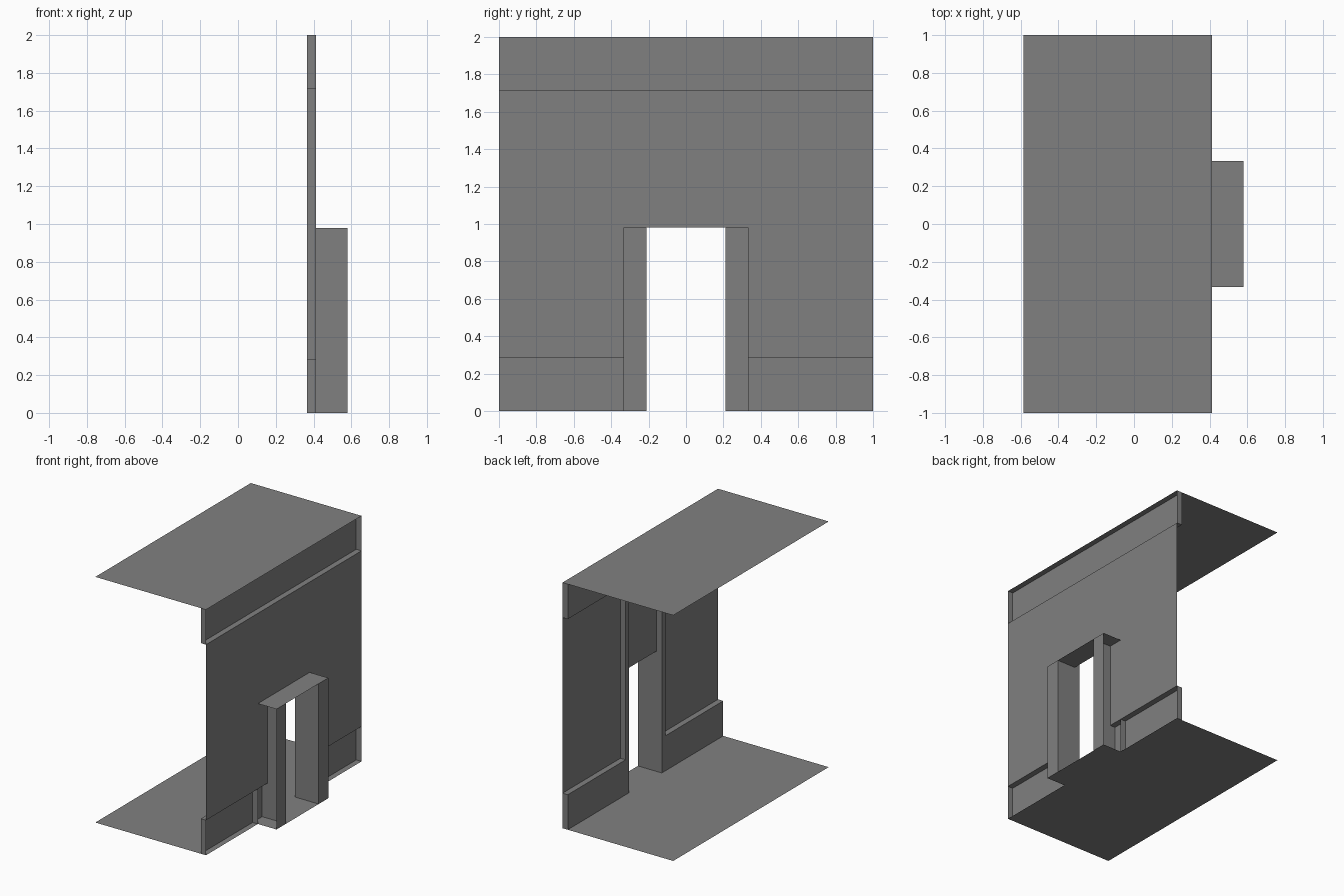
import bpy, bmesh
from mathutils import Vector

if "Cube" in bpy.data.objects:
    bpy.data.objects.remove(bpy.data.objects["Cube"])

mat = bpy.data.materials.new("mid grey")
mat.diffuse_color = (0.216, 0.216, 0.216, 1)
mat.use_nodes = True
mat.node_tree.nodes["Principled BSDF"].inputs["Base Color"].default_value = mat.diffuse_color

XI, XW, XO, X0 = 0.365, 0.412, 0.58, -0.585   # inner trim, wall, porch front, room edge
ZB, ZT, ZD = 0.285, 1.715, 0.98               # base top, cornice bottom, door top
YD, YT, YP = 0.21, 0.255, 0.333               # door half width, trim edge, porch half width


def sheet(bm, lo, hi, normal):
    """Single flat quad spanning lo..hi (equal on one axis), facing normal."""
    lo, hi = Vector(lo), Vector(hi)
    k = min(range(3), key=lambda i: abs(hi[i] - lo[i]))
    a, b = [i for i in range(3) if i != k]
    pts = []
    for s, t in ((0, 0), (1, 0), (1, 1), (0, 1)):
        p = lo.copy()
        p[a] = hi[a] if s else lo[a]
        p[b] = hi[b] if t else lo[b]
        pts.append(bm.verts.new(p))
    f = bm.faces.new(pts)
    f.normal_update()
    if f.normal.dot(Vector(normal)) < 0:
        f.normal_flip()


def part(name, sheets, mirror=False):
    bm = bmesh.new()
    for lo, hi, n in sheets:
        sheet(bm, lo, hi, n)
        if mirror:
            sheet(bm, (lo[0], -lo[1], lo[2]), (hi[0], -hi[1], hi[2]), (n[0], -n[1], n[2]))
    bmesh.ops.remove_doubles(bm, verts=bm.verts, dist=1e-5)
    me = bpy.data.meshes.new(name)
    bm.to_mesh(me)
    bm.free()
    me.materials.append(mat)
    ob = bpy.data.objects.new(name, me)
    bpy.context.collection.objects.link(ob)


IN, UP, DOWN = (-1, 0, 0), (0, 0, 1), (0, 0, -1)
PY, NY = (0, 1, 0), (0, -1, 0)

# floor with doorway threshold, and ceiling
part("floor", [((X0, -1, 0), (XW, 1, 0), UP), ((XW, -YP, 0), (XO, YP, 0), UP)])
part("ceiling", [((X0, -1, 2), (XW, 1, 2), DOWN)])

# recessed main wall: side panels and the panel over the door
part("wall_sides", [((XW, YD, ZB), (XW, 1, ZT), IN)], mirror=True)
part("wall_over_door", [((XW, -YD, ZD), (XW, YD, ZT), IN)])

# raised skirting at the foot of the wall, with ledge and end caps
part("skirting", [
    ((XI, YD, 0), (XI, 1, ZB), IN),
    ((XI, YD, ZB), (XW, 1, ZB), UP),
    ((XI, 1, 0), (XW, 1, ZB), PY),
    ((XI, YP, 0), (XW, YP, ZB), NY),
], mirror=True)

# raised cornice band under the ceiling
part("cornice", [
    ((XI, -1, ZT), (XI, 1, 2), IN),
    ((XI, -1, ZT), (XW, 1, ZT), DOWN),
    ((XI, 1, ZT), (XW, 1, 2), PY),
    ((XI, -1, ZT), (XW, -1, 2), NY),
])

# narrow upright trims beside the door
part("door_trim", [
    ((XI, YD, ZB), (XI, YT, ZT), IN),
    ((XI, YT, ZB), (XW, YT, ZT), PY),
    ((XI, YD, ZD), (XW, YD, ZT), NY),
], mirror=True)

# doorway: side jambs with outer flanges, and the lintel sheet
part("door_jambs", [
    ((XI, YD, 0), (XO, YD, ZD), NY),
    ((XO, YD, 0), (XO, YP, ZD), IN),
], mirror=True)
part("door_lintel", [((XW, -YP, ZD), (XO, YP, ZD), DOWN)])
